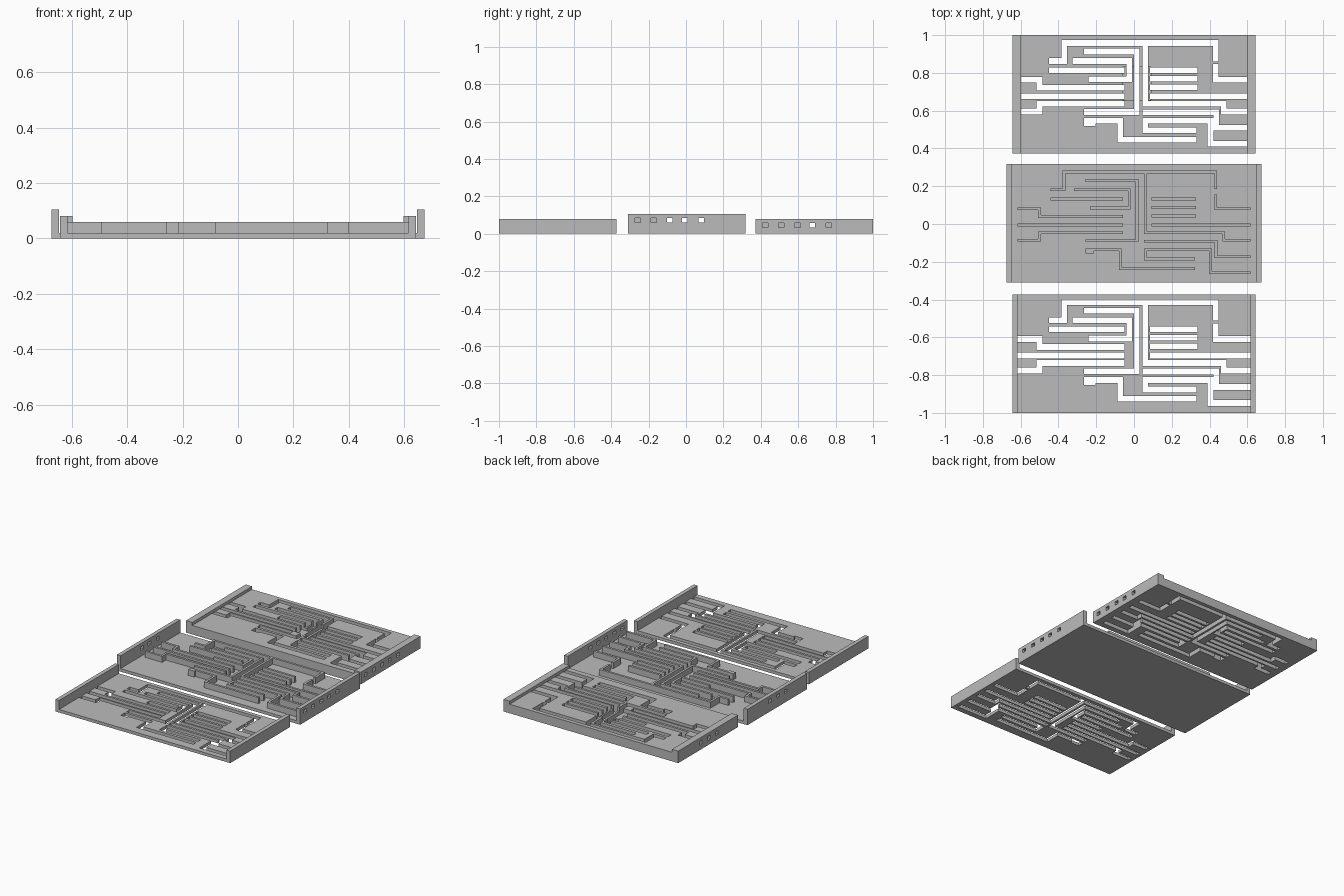
import bpy
import bmesh

cube = bpy.data.objects.get("Cube")
if cube:
    bpy.data.objects.remove(cube, do_unlink=True)

grey = bpy.data.materials.new("plain grey")
grey.use_nodes = True
grey.diffuse_color = (0.5, 0.5, 0.5, 1)
grey.node_tree.nodes["Principled BSDF"].inputs["Base Color"].default_value = (0.5, 0.5, 0.5, 1)

# Channel centre lines, relative to the centre of a plate
ROWS = (0.077, -0.01, -0.09, -0.177, -0.262)
END = 0.66
PATHS = [
    # left side exits
    [(-END, ROWS[0]), (-0.5, ROWS[0]), (-0.5, 0.035), (-0.065, 0.035)],
    [(-END, ROWS[1]), (-0.065, ROWS[1])],
    [(-END, ROWS[2]), (-0.5, ROWS[2]), (-0.5, -0.05), (-0.065, -0.05)],
    # upper loops
    [(-0.435, 0.177), (-0.37, 0.177), (-0.37, 0.272), (0.433, 0.272), (0.433, 0.19)],
    [(-0.25, 0.227), (0.015, 0.227), (0.015, -0.093), (-0.25, -0.093)],
    [(-0.31, 0.177), (-0.025, 0.177), (-0.025, 0.08), (-0.225, 0.08)],
    [(-0.435, 0.128), (-0.065, 0.128)],
    # short right bars
    [(0.1, 0.128), (0.32, 0.128)],
    [(0.1, 0.083), (0.32, 0.083)],
    [(0.1, 0.038), (0.32, 0.038)],
    # right side exits
    [(0.433, 0.145), (0.433, ROWS[0]), (END, ROWS[0])],
    [(0.1, ROWS[1]), (END, ROWS[1])],
    [(0.06, 0.272), (0.06, -0.05), (0.475, -0.05), (0.475, ROWS[2]), (END, ROWS[2])],
    [(0.06, -0.095), (0.435, -0.095), (0.435, ROWS[3]), (END, ROWS[3])],
    [(0.06, -0.14), (0.405, -0.14), (0.405, ROWS[4]), (END, ROWS[4])],
    # lower loops
    [(0.06, -0.14), (0.06, -0.19), (0.315, -0.19)],
    [(-0.25, -0.14), (-0.073, -0.14), (-0.073, -0.24), (0.315, -0.24)],
    [(-0.25, -0.152), (-0.22, -0.152)],
]


def channel_boxes(width, limit, z0, z1):
    """Boxes along every centre line, trimmed at the side walls."""
    h = width / 2
    boxes = []
    for path in PATHS:
        for (ax, ay), (bx, by) in zip(path, path[1:]):
            boxes.append((max(min(ax, bx) - h, -limit), min(max(ax, bx) + h, limit),
                          min(ay, by) - h, max(ay, by) + h, z0, z1))
    return boxes


def wall_holes(inner, outer, z0, z1):
    """Five holes in the right wall, three in the left one."""
    h = 0.015
    right = [(inner, outer, y - h, y + h, z0, z1) for y in ROWS]
    left = [(-outer, -inner, y - h, y + h, z0, z1) for y in ROWS[:3]]
    return right + left


def side_walls(inner, outer, half, z0, z1):
    return [(inner, outer, -half, half, z0, z1), (-outer, -inner, -half, half, z0, z1)]


def build_solid(name, adds, cuts, y_centre):
    """Closed surface of the added boxes minus the cut boxes."""
    axes = []
    for k in range(3):
        axes.append(sorted({round(b[2 * k + i], 4) for b in adds + cuts for i in (0, 1)}))
    index = [{v: i for i, v in enumerate(a)} for a in axes]
    filled = set()
    for boxes, change in ((adds, filled.update), (cuts, filled.difference_update)):
        for b in boxes:
            r = [range(index[k][round(b[2 * k], 4)], index[k][round(b[2 * k + 1], 4)])
                 for k in range(3)]
            change([(i, j, k) for i in r[0] for j in r[1] for k in r[2]])
    bm = bmesh.new()
    verts = {}

    def corner(c):
        if c not in verts:
            verts[c] = bm.verts.new([axes[k][c[k]] for k in range(3)])
        return verts[c]

    for cell in sorted(filled):
        for k in range(3):
            u, v = (k + 1) % 3, (k + 2) % 3
            for side in (0, 1):
                other = list(cell)
                other[k] += 2 * side - 1
                if tuple(other) in filled:
                    continue
                ring = []
                for du, dv in ((0, 0), (1, 0), (1, 1), (0, 1)):
                    c = list(cell)
                    c[k] += side
                    c[u] += du
                    c[v] += dv
                    ring.append(corner(tuple(c)))
                bm.faces.new(ring if side else ring[::-1])
    mesh = bpy.data.meshes.new(name)
    bm.to_mesh(mesh)
    bm.free()
    mesh.materials.append(grey)
    obj = bpy.data.objects.new(name, mesh)
    obj.location.y = y_centre
    bpy.context.collection.objects.link(obj)
    return obj


HALF = 0.314

# Front: thin slotted plate between two plain walls
build_solid("front_slotted_plate",
            [(-0.643, 0.643, -HALF, HALF, 0, 0.02)] + side_walls(0.616, 0.643, HALF, 0, 0.08),
            channel_boxes(0.03, 0.616, 0, 0.02), -0.686)

# Middle: tray with raised ribs and pierced walls
build_solid("middle_ribbed_tray",
            [(-0.674, 0.674, -HALF, HALF, 0, 0.02)] + side_walls(0.647, 0.674, HALF, 0, 0.105)
            + channel_boxes(0.015, 0.617, 0.02, 0.06),
            wall_holes(0.647, 0.674, 0.06, 0.083), 0.004)

# Back: thick slotted plate with edge lips, side holes and a central pocket
build_solid("back_slotted_plate",
            [(-0.643, 0.643, -HALF, HALF, 0, 0.06)] + side_walls(0.597, 0.643, HALF, 0.06, 0.08),
            channel_boxes(0.03, 0.597, 0, 0.06) + wall_holes(0.597, 0.643, 0.033, 0.058)
            + [(-0.06, 0.09, -0.03, 0.145, 0.033, 0.06)], 0.686)
